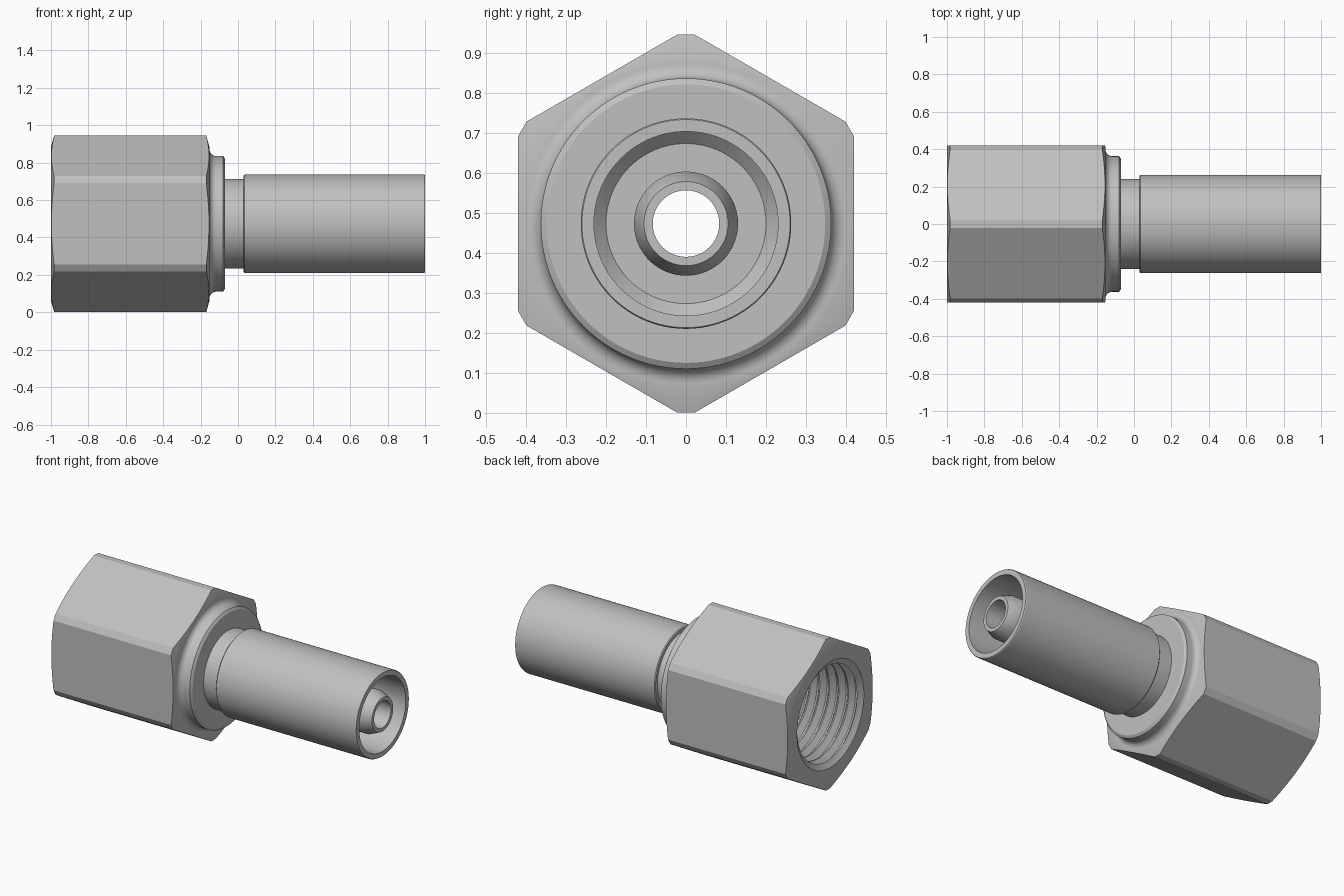
import bpy, bmesh, math
from mathutils import Matrix, Vector

AXIS_Z = 0.473
SEGMENTS = 96

if "Cube" in bpy.data.objects:
    bpy.data.objects.remove(bpy.data.objects["Cube"], do_unlink=True)

steel = bpy.data.materials.new("brushed grey steel")
steel.use_nodes = True
grey = (0.53, 0.53, 0.53, 1)
steel.diffuse_color = grey
steel.node_tree.nodes["Principled BSDF"].inputs["Base Color"].default_value = grey


def make_object(name, bm):
    bmesh.ops.recalc_face_normals(bm, faces=bm.faces)
    mesh = bpy.data.meshes.new(name)
    bm.to_mesh(mesh)
    bm.free()
    mesh.materials.append(steel)
    obj = bpy.data.objects.new(name, mesh)
    bpy.context.collection.objects.link(obj)
    return obj


def turned(name, profile):
    """Turn a closed (x, radius) profile about the long axis."""
    bm = bmesh.new()
    rings = []
    for i in range(SEGMENTS):
        turn = Matrix.Rotation(math.tau * i / SEGMENTS, 3, 'X')
        rings.append([bm.verts.new(turn @ Vector((x, 0, r)) + Vector((0, 0, AXIS_Z)))
                      for x, r in profile])
    count = len(profile)
    for i in range(SEGMENTS):
        a, b = rings[i], rings[(i + 1) % SEGMENTS]
        for j in range(count):
            k = (j + 1) % count
            bm.faces.new((a[j], a[k], b[k], b[j]))
    return make_object(name, bm)


def smooth(obj):
    bpy.ops.object.select_all(action='DESELECT')
    obj.select_set(True)
    bpy.context.view_layer.objects.active = obj
    bpy.ops.object.shade_smooth_by_angle(angle=math.radians(25))


# Nut outside: chamfered envelope, fillet and collar
outside = [(-1.0, 0.33), (-1.0, 0.412), (-0.975, 0.5), (-0.177, 0.5), (-0.153, 0.412),
           (-0.153, 0.4)]
for step in range(1, 8):
    a = math.radians(90 * step / 7)
    outside.append((-0.153 + 0.035 * (1 - math.cos(a)), 0.4 - 0.037 * math.sin(a)))
outside += [(-0.08, 0.363), (-0.07, 0.348), (-0.07, 0.2), (-0.34, 0.2), (-0.34, 0.295)]

# Nut inside: thread grooves from the back of the bore to its mouth
pitch = 0.066
for n in range(9):
    x = -0.39 - n * pitch
    outside += [(x, 0.295), (x - 0.024, 0.33), (x - 0.034, 0.33), (x - 0.058, 0.295)]
outside.append((-0.978, 0.3))
nut = turned("swivel_nut", outside)

# Hexagon prism with blunted corners trims the nut
bm = bmesh.new()
ends = [[], []]
for corner in range(6):
    for offset in (-2.6, 2.6):
        a = math.radians(90 + 60 * corner + offset)
        for side, x in zip(ends, (-1.2, 0.2)):
            side.append(bm.verts.new((x, 0.473 * math.cos(a),
                                      AXIS_Z + 0.473 * math.sin(a))))
for side in ends:
    bm.faces.new(side)
for i in range(12):
    j = (i + 1) % 12
    bm.faces.new((ends[0][i], ends[0][j], ends[1][j], ends[1][i]))
hexagon = make_object("hexagon_cutter", bm)
hexagon.hide_render = True

trim = nut.modifiers.new("hexagon", 'BOOLEAN')
trim.operation = 'INTERSECT'
trim.solver = 'EXACT'
trim.object = hexagon
bpy.context.view_layer.objects.active = nut
bpy.ops.object.modifier_apply(modifier=trim.name)
bpy.data.objects.remove(hexagon, do_unlink=True)

# Insert with coned nose, neck and long inner nipple
insert = turned("hose_insert", [
    (-0.5, 0.083), (-0.5, 0.13), (-0.34, 0.27), (-0.3, 0.27), (-0.3, 0.24),
    (0.06, 0.24), (0.06, 0.13), (0.94, 0.13), (1.0, 0.105), (1.0, 0.083)])

# Outer sleeve, hollow around the nipple
sleeve = turned("crimp_sleeve", [
    (0.03, 0.2), (0.03, 0.258), (0.035, 0.263), (0.995, 0.263), (1.0, 0.26), (1.0, 0.23),
    (0.13, 0.23), (0.1, 0.2), (0.1, 0.125), (0.05, 0.125), (0.05, 0.2)])

for part in (nut, insert, sleeve):
    smooth(part)
